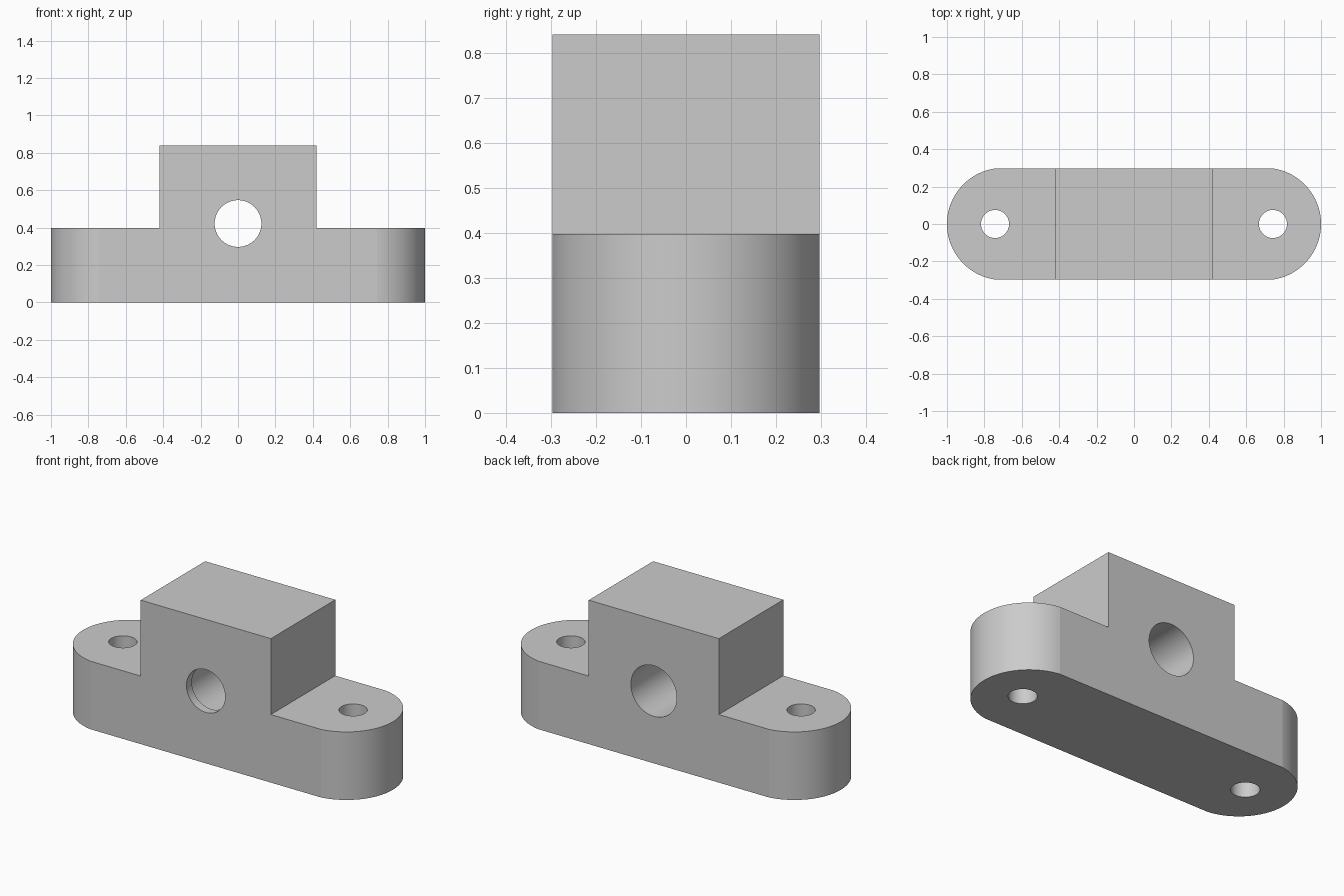
import bpy
import bmesh
from math import acos, cos, sin, pi, radians
from mathutils import Matrix, Vector

if "Cube" in bpy.data.objects:
    bpy.data.objects.remove(bpy.data.objects["Cube"], do_unlink=True)

HALF_Y, BASE_H, TOP = 0.297, 0.397, 0.84
BLOCK_X = 0.42
EAR_X, EAR_R = 0.743, 0.075      # mounting holes
BORE_Z = 0.422

grey = bpy.data.materials.new("plain grey")
grey.use_nodes = True
grey.diffuse_color = (0.6, 0.6, 0.6, 1)
grey.node_tree.nodes["Principled BSDF"].inputs["Base Color"].default_value = (0.6, 0.6, 0.6, 1)


def finish(name, bm):
    bmesh.ops.recalc_face_normals(bm, faces=bm.faces)
    mesh = bpy.data.meshes.new(name)
    bm.to_mesh(mesh)
    bm.free()
    mesh.materials.append(grey)
    obj = bpy.data.objects.new(name, mesh)
    bpy.context.collection.objects.link(obj)
    return obj


def cut(body, cutter):
    cutter.hide_render = True
    mod = body.modifiers.new(cutter.name, "BOOLEAN")
    mod.operation, mod.solver, mod.object = "DIFFERENCE", "EXACT", cutter
    bpy.context.view_layer.objects.active = body
    bpy.ops.object.modifier_apply(modifier=mod.name)
    bpy.data.objects.remove(cutter, do_unlink=True)


def cylinder(name, radius, depth, matrix):
    bm = bmesh.new()
    bmesh.ops.create_cone(bm, cap_ends=True, segments=64, radius1=radius,
                          radius2=radius, depth=depth, matrix=matrix)
    return finish(name, bm)


def box(name, size, centre):
    bm = bmesh.new()
    bmesh.ops.create_cube(bm, size=1, matrix=Matrix.Translation(centre) @ Matrix.Diagonal((*size, 1)))
    return finish(name, bm)


# Rounded-end plan, extruded to full height
bm = bmesh.new()
arc_r, arc_x, steps = 0.3, 0.7, 48
sweep = acos((EAR_X - arc_x) / arc_r)
plan = []
for side in (0, pi):
    for i in range(steps + 1):
        a = -sweep + 2 * sweep * i / steps
        x, y = arc_x + arc_r * cos(a), arc_r * sin(a)
        plan.append(bm.verts.new((x * cos(side), y * cos(side), 0)))
face = bm.faces.new(plan)
raised = bmesh.ops.extrude_face_region(bm, geom=[face])["geom"]
bmesh.ops.translate(bm, vec=Vector((0, 0, TOP)),
                    verts=[v for v in raised if isinstance(v, bmesh.types.BMVert)])
body = finish("mounting_block", bm)

for s in (-1, 1):
    # Lowered shoulder and vertical mounting hole on each end
    cut(body, box("shoulder_cutter", (1, 1, 1), (s * (BLOCK_X + 0.5), 0, BASE_H + 0.5)))
    cut(body, cylinder("mounting_hole_cutter", EAR_R, 2, Matrix.Translation((s * EAR_X, 0, 0))))

# Cross bore with a wider counterbore from the back, leaving a thin front lip
turn = Matrix.Rotation(pi / 2, 4, "X")
cut(body, cylinder("bore_cutter", 0.125, 2, Matrix.Translation((0, 0, BORE_Z)) @ turn))
lip = 0.05
cut(body, cylinder("counterbore_cutter", 0.148, 1,
                   Matrix.Translation((0, lip - HALF_Y + 0.5, BORE_Z)) @ turn))

# Single colour, smooth curves with crisp edges
body.data.materials.clear()
body.data.materials.append(grey)
bpy.ops.object.select_all(action="DESELECT")
body.select_set(True)
bpy.context.view_layer.objects.active = body
bpy.ops.object.shade_smooth_by_angle(angle=radians(7))
